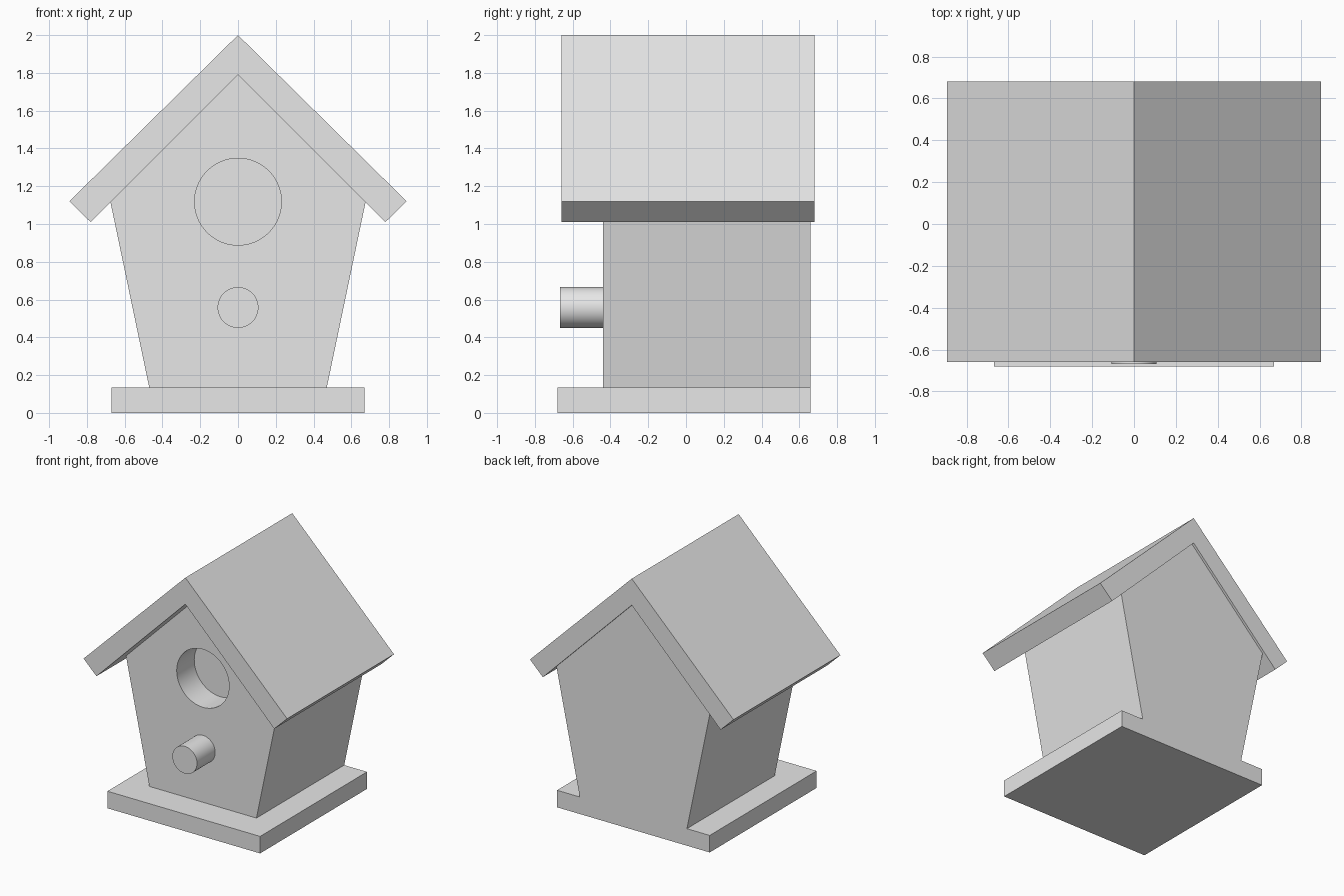
import bpy
import bmesh
from math import radians
from mathutils import Vector

cube = bpy.data.objects.get("Cube")
if cube:
    bpy.data.objects.remove(cube, do_unlink=True)

GREY = (0.8, 0.8, 0.8, 1.0)
mat = bpy.data.materials.new("plain grey")
mat.use_nodes = True
mat.diffuse_color = GREY
for node in mat.node_tree.nodes:
    if node.type == 'BSDF_PRINCIPLED':
        node.inputs["Base Color"].default_value = GREY

FRONT, BACK = -0.44, 0.66      # body walls
BASE_TOP = 0.135


def prism(name, profile, y0, y1):
    """Extrude an x-z outline from y0 to y1."""
    bm = bmesh.new()
    face = bm.faces.new([bm.verts.new((x, y0, z)) for x, z in profile])
    ext = bmesh.ops.extrude_face_region(bm, geom=[face])
    verts = [v for v in ext["geom"] if isinstance(v, bmesh.types.BMVert)]
    bmesh.ops.translate(bm, verts=verts, vec=Vector((0, y1 - y0, 0)))
    bmesh.ops.recalc_face_normals(bm, faces=bm.faces)
    mesh = bpy.data.meshes.new(name)
    bm.to_mesh(mesh)
    bm.free()
    mesh.materials.append(mat)
    obj = bpy.data.objects.new(name, mesh)
    bpy.context.collection.objects.link(obj)
    return obj


def mirrored(half):
    """Complete a right-hand outline; points on the axis are not doubled."""
    return half + [(-x, z) for x, z in reversed(half) if x > 0]


def cylinder(name, radius, z, y0, y1):
    bpy.ops.mesh.primitive_cylinder_add(
        vertices=64, radius=radius, depth=y1 - y0,
        location=(0, (y0 + y1) / 2, z), rotation=(radians(90), 0, 0))
    obj = bpy.context.object
    obj.name = name
    obj.data.materials.append(mat)
    return obj


def smooth(obj):
    bpy.ops.object.select_all(action='DESELECT')
    obj.select_set(True)
    bpy.context.view_layer.objects.active = obj
    bpy.ops.object.shade_smooth_by_angle(angle=radians(30))


# Base board, flush with the back wall
prism("base", mirrored([(0.67, 0), (0.67, BASE_TOP)]), -0.68, BACK)

# Flared, gabled body
body = prism("body", mirrored([(0.47, BASE_TOP), (0.675, 1.115), (0, 1.79)]),
             FRONT, BACK)

# Blind round entrance hole
cutter = cylinder("hole_cutter", 0.23, 1.118, FRONT - 0.1, FRONT + 0.22)
cutter.hide_render = True
cut = body.modifiers.new("entrance_hole", 'BOOLEAN')
cut.operation = 'DIFFERENCE'
cut.solver = 'EXACT'
cut.object = cutter
bpy.context.view_layer.objects.active = body
bpy.ops.object.modifier_apply(modifier=cut.name)
bpy.data.objects.remove(cutter, do_unlink=True)
smooth(body)

# Gable roof with square-cut eaves
prism("roof", [(0, 2), (0.893, 1.12), (0.78, 1.01), (0, 1.79),
               (-0.78, 1.01), (-0.893, 1.12)], -0.66, 0.68)

# Perch below the hole
smooth(cylinder("perch", 0.108, 0.558, -0.668, FRONT))
